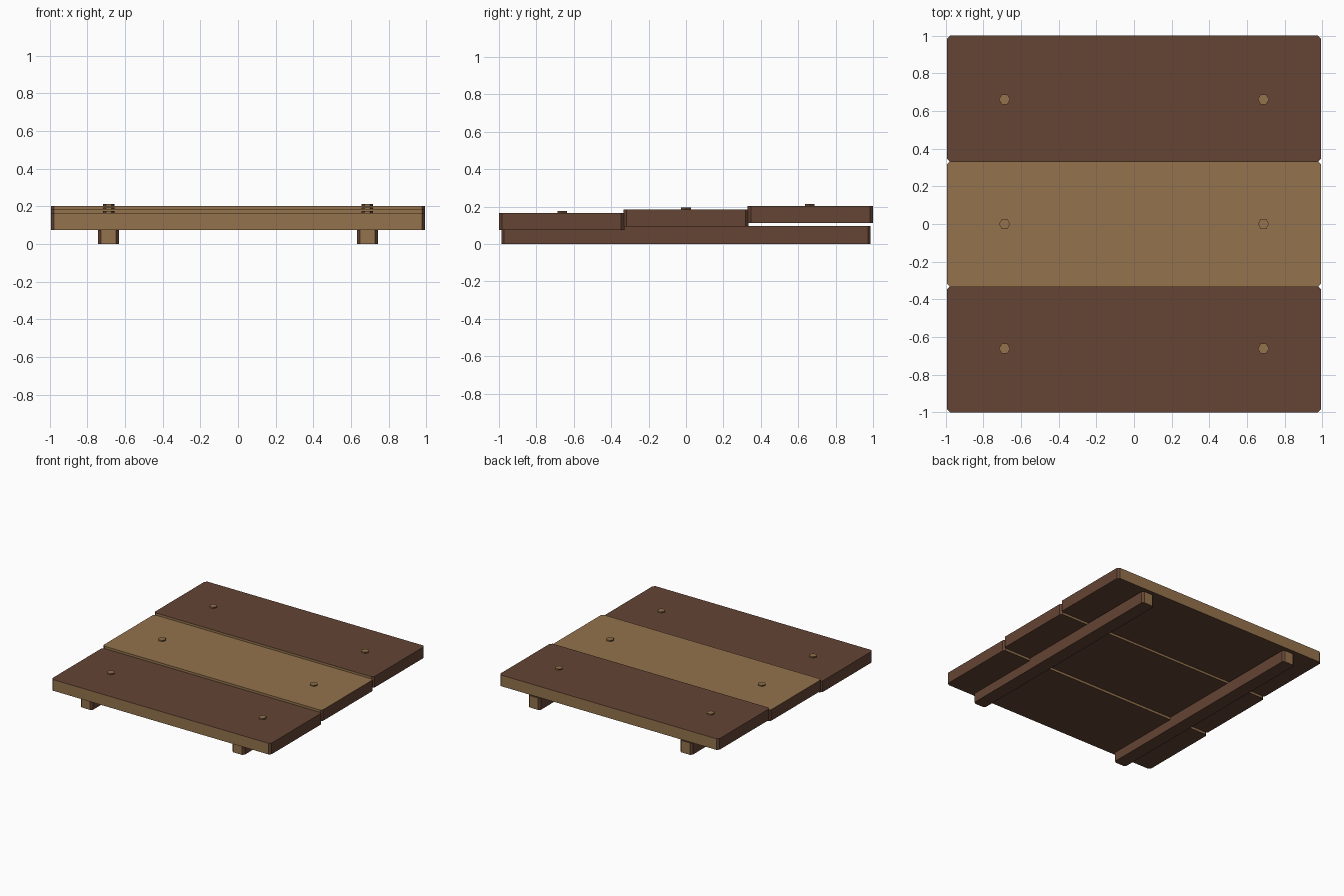
import bpy, bmesh, math

if "Cube" in bpy.data.objects:
    bpy.data.objects.remove(bpy.data.objects["Cube"])


def material(name, rgb):
    m = bpy.data.materials.new(name)
    m.diffuse_color = (*rgb, 1)
    m.use_nodes = True
    m.node_tree.nodes["Principled BSDF"].inputs["Base Color"].default_value = m.diffuse_color
    return m


DARK = material("dark wood", (0.127, 0.058, 0.034))
LIGHT = material("light wood", (0.296, 0.171, 0.074))


def prism(name, outline, z0, z1, light_top):
    """Extrude an outline upward; faces towards +-y show light end grain."""
    bm = bmesh.new()
    face = bm.faces.new([bm.verts.new((x, y, z0)) for x, y in outline])
    top = bmesh.ops.extrude_face_region(bm, geom=[face])["geom"]
    verts = [v for v in top if isinstance(v, bmesh.types.BMVert)]
    bmesh.ops.translate(bm, verts=verts, vec=(0, 0, z1 - z0))
    bmesh.ops.recalc_face_normals(bm, faces=bm.faces)
    for f in bm.faces:
        n = f.normal
        f.material_index = int(abs(n.y) > 0.9 or (light_top and n.z > 0.9))
    mesh = bpy.data.meshes.new(name)
    bm.to_mesh(mesh)
    bm.free()
    mesh.materials.append(DARK)
    mesh.materials.append(LIGHT)
    ob = bpy.data.objects.new(name, mesh)
    bpy.context.collection.objects.link(ob)
    return ob


def clipped_box(cx, cy, hx, hy, c):
    """Rectangle outline with clipped corners."""
    pts = [(hx, -hy + c), (hx, hy - c), (hx - c, hy), (-hx + c, hy),
           (-hx, hy - c), (-hx, -hy + c), (-hx + c, -hy), (hx - c, -hy)]
    return [(cx + x, cy + y) for x, y in pts]


def hexagon(cx, cy, r):
    return [(cx + r * math.cos(i * math.pi / 3), cy + r * math.sin(i * math.pi / 3))
            for i in range(6)]


# Three planks stepping up towards the back, each with two pegs
for name, y, z, light in (("front", -0.665, 0.075, False),
                          ("middle", 0.0, 0.094, True),
                          ("back", 0.665, 0.112, False)):
    prism(name + "_plank", clipped_box(0, y, 0.993, 0.335, 0.017), z, z + 0.091, light)
    for side, x in (("left", -0.687), ("right", 0.687)):
        prism(f"{name}_{side}_peg", hexagon(x, y * 0.995, 0.03), z + 0.085, z + 0.101, True)

# Two support beams running front to back
for side, x in (("left", -0.687), ("right", 0.687)):
    prism(side + "_beam", clipped_box(x, 0, 0.055, 0.987, 0.015), 0, 0.097, False)
